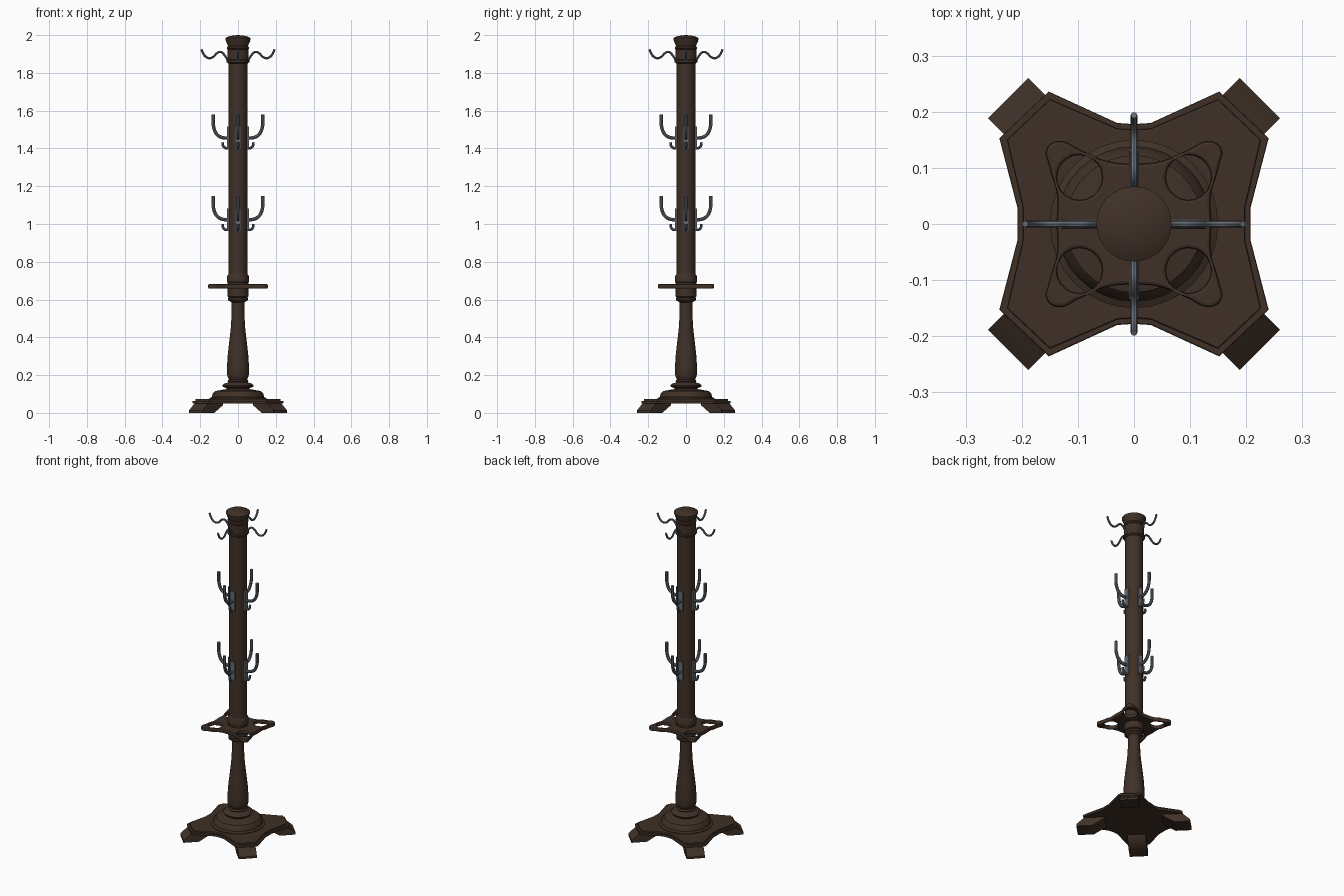
import bpy, math
from math import sin, cos, pi, radians

if "Cube" in bpy.data.objects:
    bpy.data.objects.remove(bpy.data.objects["Cube"])


def material(name, rgb):
    m = bpy.data.materials.new(name)
    m.diffuse_color = (*rgb, 1)
    m.use_nodes = True
    m.node_tree.nodes["Principled BSDF"].inputs["Base Color"].default_value = m.diffuse_color
    return m


WOOD = material("dark_brown_wood", (0.050, 0.030, 0.020))
METAL = material("grey_metal", (0.135, 0.150, 0.165))


def finish(ob, mat, angle=35):
    ob.data.materials.clear()
    ob.data.materials.append(mat)
    bpy.ops.object.select_all(action='DESELECT')
    ob.select_set(True)
    bpy.context.view_layer.objects.active = ob
    bpy.ops.object.shade_smooth_by_angle(angle=radians(angle))
    return ob


def mesh_object(name, verts, faces, mat):
    me = bpy.data.meshes.new(name)
    me.from_pydata(verts, [], faces)
    me.update()
    ob = bpy.data.objects.new(name, me)
    bpy.context.collection.objects.link(ob)
    return finish(ob, mat)


def lathe(name, profile, mat, n=32):
    """Revolve (radius, z) points, listed bottom to top, and cap both ends."""
    verts = [(r * cos(2 * pi * i / n), r * sin(2 * pi * i / n), z)
             for r, z in profile for i in range(n)]
    faces = [(k * n + i, k * n + (i + 1) % n, (k + 1) * n + (i + 1) % n, (k + 1) * n + i)
             for k in range(len(profile) - 1) for i in range(n)]
    faces += [tuple(reversed(range(n))), tuple(range(len(verts) - n, len(verts)))]
    return mesh_object(name, verts, faces, mat)


def from_curve(name, cu, mat):
    tmp = bpy.data.objects.new(name + "_curve", cu)
    bpy.context.collection.objects.link(tmp)
    bpy.context.view_layer.update()
    dg = bpy.context.evaluated_depsgraph_get()
    me = bpy.data.meshes.new_from_object(tmp.evaluated_get(dg))
    bpy.data.objects.remove(tmp)
    ob = bpy.data.objects.new(name, me)
    bpy.context.collection.objects.link(ob)
    return finish(ob, mat, 40)


def add_spline(cu, pts, smooth, cyclic):
    sp = cu.splines.new('BEZIER' if smooth else 'POLY')
    arr = sp.bezier_points if smooth else sp.points
    arr.add(len(pts) - 1)
    for p, co in zip(arr, pts):
        if smooth:
            p.co = co
            p.handle_left_type = p.handle_right_type = 'AUTO'
        else:
            p.co = (*co, 1)
    sp.use_cyclic_u = cyclic
    sp.resolution_u = 6


def slab(name, outline, z0, z1, bevel, mat, smooth=False, holes=()):
    """Flat plate cut from a closed outline, with optional round holes."""
    cu = bpy.data.curves.new(name, 'CURVE')
    cu.dimensions = '2D'
    cu.fill_mode = 'BOTH'
    add_spline(cu, [(x, y, 0) for x, y in outline], smooth, True)
    for x, y, r in holes:
        add_spline(cu, [(x + r * cos(2 * pi * i / 20), y + r * sin(2 * pi * i / 20), 0)
                        for i in range(20)], False, True)
    cu.extrude = (z1 - z0) / 2 - bevel
    cu.bevel_depth = bevel
    cu.bevel_resolution = 1
    cu.offset = -bevel
    ob = from_curve(name, cu, mat)
    ob.location.z = (z0 + z1) / 2
    return ob


def rod(name, path, radius, mat):
    """Bent round bar along (x, z) points."""
    cu = bpy.data.curves.new(name, 'CURVE')
    cu.dimensions = '3D'
    add_spline(cu, [(x, 0, z) for x, z in path], True, False)
    cu.bevel_depth = radius
    cu.bevel_resolution = 2
    cu.use_fill_caps = True
    return from_curve(name, cu, mat)


def four_way(q):
    """Mirror a first-quadrant outline (from +x axis to +y axis) to all quadrants."""
    half = q + [(-x, y) for x, y in reversed(q) if x > 0]
    return half + [(x, -y) for x, y in reversed(half) if y > 0]


def around(ob, count=4, dz=0.0):
    """Repeat an object around the pole, optionally again at another height."""
    for level in ((0, dz) if dz else (0,)):
        for k in range(count):
            if k == 0 and level == 0:
                continue
            c = ob.copy()
            c.name = f"{ob.name}_{k + 1}" + ("_lower" if level else "")
            c.rotation_euler.z = 2 * pi * k / count
            c.location.z = ob.location.z + level
            bpy.context.collection.objects.link(c)


# Base plates, two stepped layers with concave sides
slab("base_plate", four_way([(0.208, 0), (0.208, 0.03), (0.24, 0.153), (0.152, 0.236),
                             (0.03, 0.18), (0, 0.178)]), 0.05, 0.064, 0.003, WOOD)
slab("base_upper_plate", four_way([(0.198, 0), (0.198, 0.03), (0.226, 0.150), (0.150, 0.222),
                                   (0.03, 0.17), (0, 0.168)]), 0.062, 0.074, 0.003, WOOD)

# Four wedge feet on the diagonals
foot = [(0.317, 0), (0.317, 0.012), (0.288, 0.038), (0.27, 0.052),
        (0.16, 0.052), (0.165, 0.04), (0.228, 0)]
n = len(foot)
for k in range(4):
    a = pi / 4 + k * pi / 2
    verts = [(r * cos(a) - s * sin(a), r * sin(a) + s * cos(a), z)
             for s in (-0.051, 0.051) for r, z in foot]
    faces = [(i, i + n, (i + 1) % n + n, (i + 1) % n) for i in range(n)]
    faces += [tuple(range(n)), tuple(reversed(range(n, 2 * n)))]
    mesh_object(f"foot_{k + 1}", verts, faces, WOOD)

# Turned base mound and lower column
lathe("base_mound", [(0.15, 0.07), (0.15, 0.078), (0.138, 0.084), (0.135, 0.10), (0.122, 0.115),
                     (0.085, 0.122), (0.062, 0.126), (0.062, 0.132), (0.08, 0.138), (0.083, 0.146),
                     (0.076, 0.154), (0.055, 0.16), (0.05, 0.165)], WOOD)
lathe("lower_column", [(0.05, 0.16), (0.055, 0.168), (0.048, 0.178), (0.055, 0.19), (0.059, 0.21),
                       (0.058, 0.25), (0.054, 0.31), (0.046, 0.38), (0.038, 0.45), (0.034, 0.52),
                       (0.034, 0.585), (0.045, 0.592), (0.054, 0.597), (0.054, 0.607),
                       (0.048, 0.612), (0.05, 0.65)], WOOD)

# Collar and umbrella shelf with four holes
lathe("collar", [(0.05, 0.612), (0.055, 0.616), (0.055, 0.69), (0.058, 0.693), (0.058, 0.722),
                 (0.05, 0.737)], WOOD)
slab("umbrella_shelf", four_way([(0.138, 0), (0.137, 0.05), (0.152, 0.105), (0.156, 0.134),
                                 (0.136, 0.148), (0.095, 0.132), (0.05, 0.113), (0, 0.108)]),
     0.658, 0.682, 0.006, WOOD, smooth=True,
     holes=[(sx * 0.097, sy * 0.083, 0.040) for sx in (-1, 1) for sy in (-1, 1)])

# Upper pole with rings and flared cap
lathe("upper_pole", [(0.05, 0.73), (0.05, 1.85), (0.060, 1.856), (0.060, 1.866), (0.055, 1.87),
                     (0.055, 1.925), (0.058, 1.928), (0.058, 1.936), (0.053, 1.942),
                     (0.066, 1.974), (0.067, 1.984), (0.05, 1.993), (0.025, 1.998),
                     (0.002, 2.0)], WOOD)

# Thin wavy hooks at the top
top_hook = rod("top_hook", [(0.053, 1.862), (0.070, 1.892), (0.092, 1.911), (0.112, 1.904),
                            (0.132, 1.884), (0.155, 1.878), (0.178, 1.893), (0.194, 1.925)],
               0.0058, METAL)
around(top_hook)

# Two rows of coat hooks: back plate, large upright hook, small lower hook
DROP = -0.432
w, t0, t1, z0, z1 = 0.015, 0.044, 0.057, 1.395, 1.515
plate = mesh_object("hook_plate",
                    [(x, y, z) for x in (t0, t1) for y in (-w, w) for z in (z0, z1)],
                    [(0, 1, 3, 2), (4, 6, 7, 5), (0, 4, 5, 1), (2, 3, 7, 6), (0, 2, 6, 4), (1, 5, 7, 3)],
                    METAL)
around(plate, dz=DROP)
big_hook = rod("coat_hook", [(0.05, 1.455), (0.085, 1.458), (0.112, 1.475), (0.128, 1.51),
                             (0.131, 1.55), (0.131, 1.58)], 0.009, METAL)
around(big_hook, dz=DROP)
small_hook = rod("small_hook", [(0.05, 1.402), (0.066, 1.402), (0.078, 1.412), (0.082, 1.432)],
                 0.007, METAL)
around(small_hook, dz=DROP)
